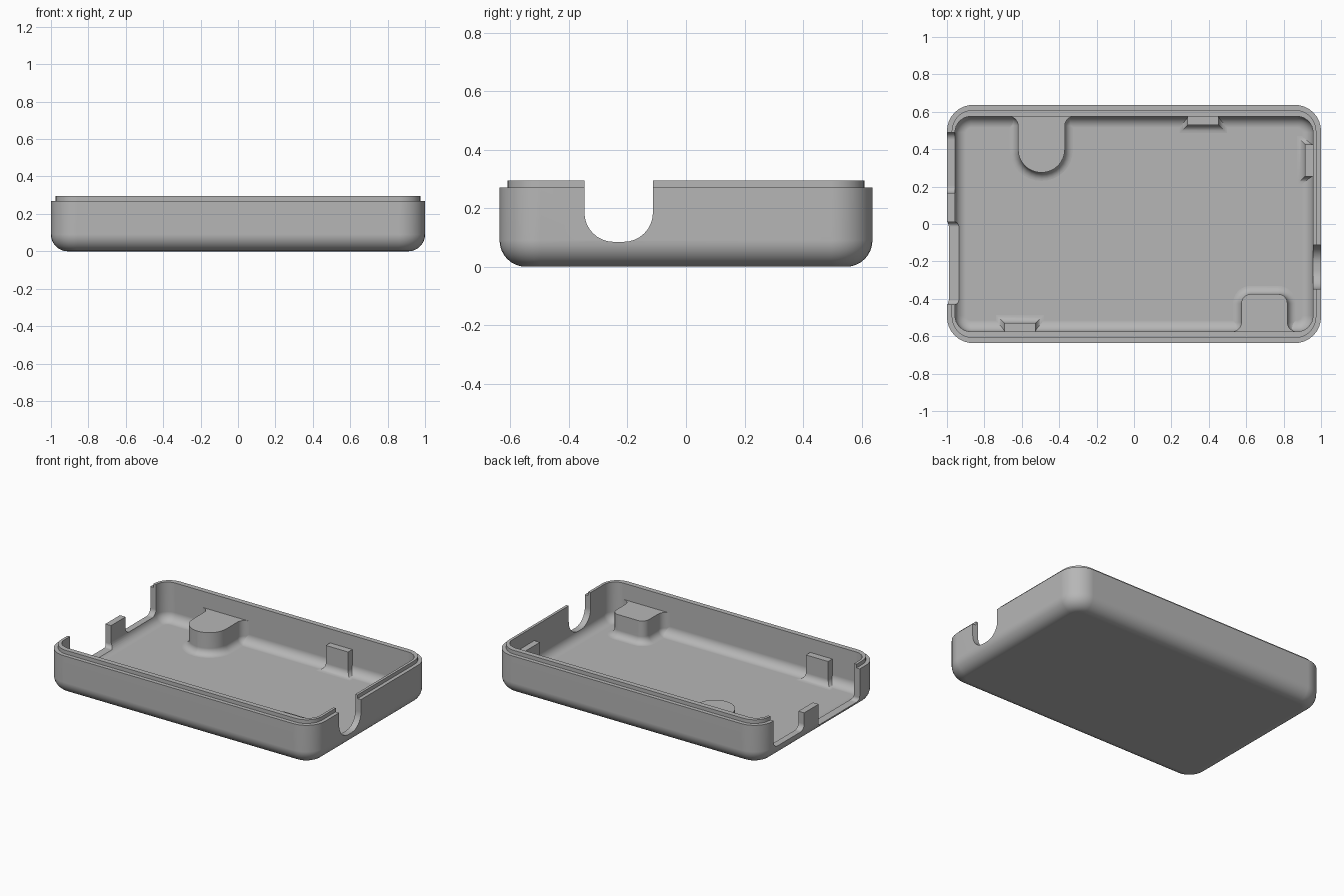
import bpy, bmesh, math
from mathutils import Vector

if "Cube" in bpy.data.objects:
    bpy.data.objects.remove(bpy.data.objects["Cube"])

grey = bpy.data.materials.new("plain grey")
grey.use_nodes = True
grey.diffuse_color = (0.47, 0.47, 0.47, 1)
grey.node_tree.nodes["Principled BSDF"].inputs["Base Color"].default_value = grey.diffuse_color

HX, HY = 1.0, 0.637          # outer half sizes
LEDGE, TOP = 0.27, 0.295     # step and lip heights
FLOOR = 0.035
IX, IY = 0.957, 0.575        # inner half sizes


def arc(cx, cy, r, a0, a1, n=8):
    steps = [math.radians(a0 + (a1 - a0) * i / n) for i in range(n + 1)]
    return [(cx + r * math.cos(a), cy + r * math.sin(a)) for a in steps]


def rounded_rect(hx, hy, r, z):
    pts = []
    for sx, sy, a in ((1, 1, 0), (-1, 1, 90), (-1, -1, 180), (1, -1, 270)):
        pts += arc(sx * (hx - r), sy * (hy - r), r, a, a + 90)
    return [(x, y, z) for x, y in pts]


def loft(name, rings):
    """Skin a stack of equal rings and cap both ends."""
    bm = bmesh.new()
    loops = [[bm.verts.new(p) for p in ring] for ring in rings]
    for a, b in zip(loops, loops[1:]):
        for i in range(len(a)):
            j = (i + 1) % len(a)
            bm.faces.new((a[i], a[j], b[j], b[i]))
    bm.faces.new(loops[0][::-1])
    bm.faces.new(loops[-1])
    bmesh.ops.recalc_face_normals(bm, faces=bm.faces)
    mesh = bpy.data.meshes.new(name)
    bm.to_mesh(mesh)
    bm.free()
    mesh.materials.append(grey)
    obj = bpy.data.objects.new(name, mesh)
    bpy.context.collection.objects.link(obj)
    return obj


def finish(obj):
    bpy.ops.object.select_all(action="DESELECT")
    obj.select_set(True)
    bpy.context.view_layer.objects.active = obj
    for mod in list(obj.modifiers):
        bpy.ops.object.modifier_apply(modifier=mod.name)
    bpy.ops.object.shade_smooth_by_angle(angle=math.radians(30))
    weighted = obj.modifiers.new("even_shading", "WEIGHTED_NORMAL")
    weighted.keep_sharp = True


# Tray shell: outside fillet, wall, stepped lip, inside wall, inside fillet, floor
R_OUT, R_IN = 0.09, 0.06
rings = []
for d, z in arc(R_OUT, R_OUT, R_OUT, 270, 180):
    rings.append(rounded_rect(HX - d, HY - d, 0.14 - d, z))
rings.append(rounded_rect(HX, HY, 0.14, LEDGE))
rings.append(rounded_rect(0.975, 0.61, 0.115, LEDGE))
rings.append(rounded_rect(0.975, 0.61, 0.115, TOP))
rings.append(rounded_rect(IX, IY, 0.085, TOP))
for d, z in arc(R_IN, FLOOR + R_IN, R_IN, 180, 270):
    rings.append(rounded_rect(IX - d, IY - d, 0.085 - d, z))
shell = loft("tray_shell", rings)


def side_cut(name, side, y0, y1, z, r):
    """Cut a round-bottomed opening through an end wall."""
    prof = [(y0, 0.5)] + arc(y0 + r, z + r, r, 180, 270) \
        + arc(y1 - r, z + r, r, 270, 360) + [(y1, 0.5)]
    cutter = loft(name, [[(side * x, y, h) for y, h in prof] for x in (0.86, 1.2)])
    cutter.hide_render = True
    cutter.hide_viewport = True
    mod = shell.modifiers.new(name, "BOOLEAN")
    mod.operation = "DIFFERENCE"
    mod.solver = "EXACT"
    mod.object = cutter
    return cutter


cutters = [
    side_cut("cable_notch_cutter", 1, -0.347, -0.113, 0.085, 0.1),
    side_cut("high_opening_cutter", -1, 0.165, 0.49, 0.085, 0.04),
    side_cut("low_opening_cutter", -1, -0.43, 0.01, 0.05, 0.025),
    side_cut("post_top_cutter", -1, -0.02, 0.2, 0.2, 0.005),
]
finish(shell)
for cutter in cutters:
    bpy.data.objects.remove(cutter)


def wall_block(name, origin, inward, w, depth, top, r=0, flare=0, foot=0.045):
    """Block standing on the floor against a wall, with a filleted foot."""
    n = Vector((*inward, 0))
    t = Vector((-n.y, n.x, 0))
    o = Vector((*origin, 0))

    def ring(off, z):
        if r:
            f = flare
            half = [(w + f, -0.012)] + arc(w + f, f, f - off, 270, 180) \
                + arc(w - r, depth - r, r + off, 0, 90)
        else:
            half = [(w + off, -0.012), (w + off, depth + off)]
        pts = half + [(-x, y) for x, y in reversed(half)]
        return [o + t * x + n * y + Vector((0, 0, z)) for x, y in pts]

    levels = [(0.99 * foot, FLOOR - 0.01)]
    levels += [(max(0, min(d, 0.99 * foot)), z)
               for d, z in arc(foot, FLOOR + foot, foot, 270, 180)]
    finish(loft(name, [ring(d, z) for d, z in levels + [(0, top)]]))


# Support bosses
wall_block("back_boss", (-0.495, IY), (0, -1), 0.125, 0.3, 0.185, r=0.124, flare=0.05)
wall_block("front_boss", (0.697, -IY), (0, 1), 0.123, 0.2, 0.185, r=0.05, flare=0.05)

# Retaining tabs
wall_block("back_tab", (0.37, IY), (0, -1), 0.083, 0.045, 0.2)
wall_block("front_tab", (-0.61, -IY), (0, 1), 0.083, 0.045, 0.2)
wall_block("end_tab", (IX, 0.34), (-1, 0), 0.085, 0.042, 0.2)
